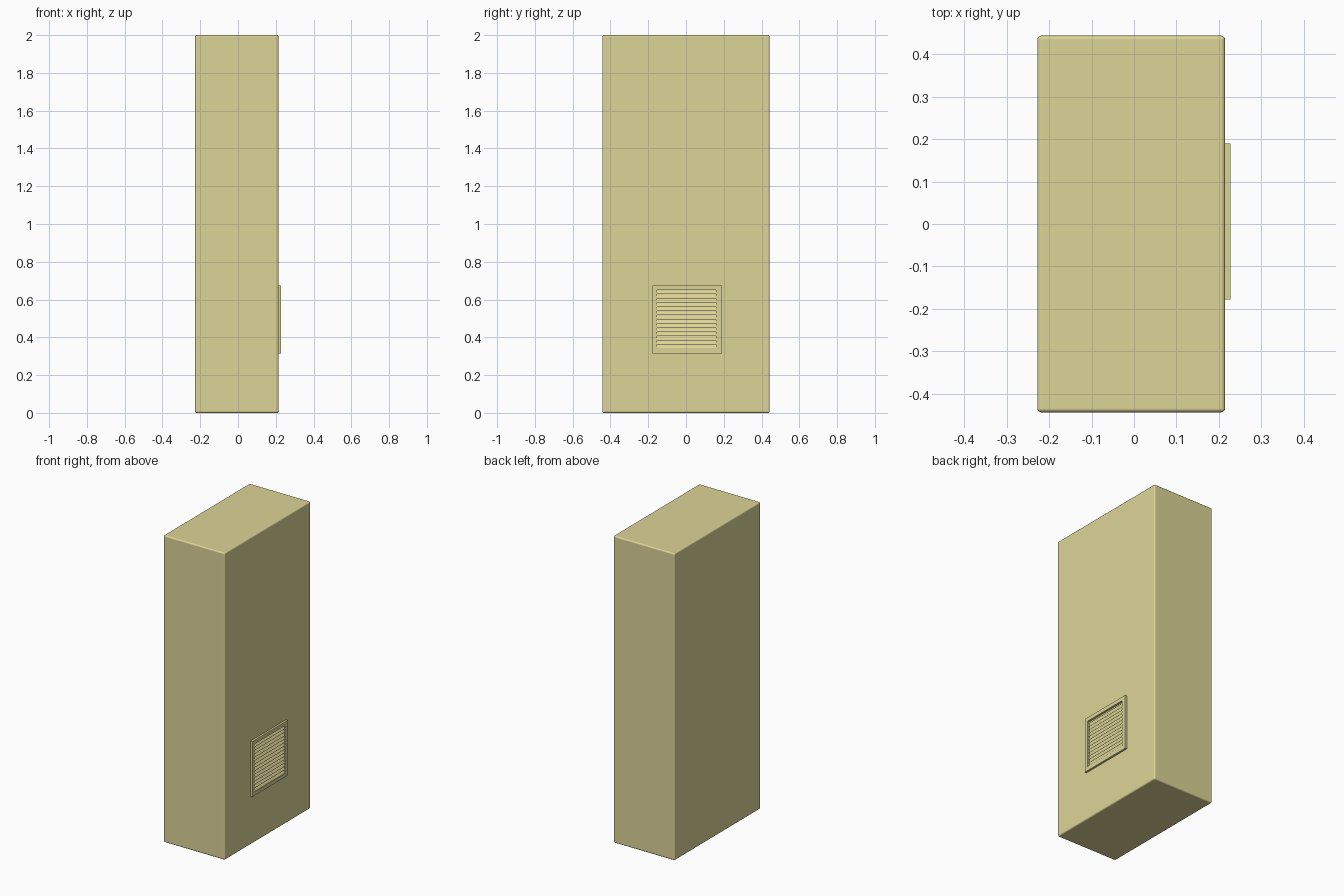
import bpy, bmesh

if "Cube" in bpy.data.objects:
    bpy.data.objects.remove(bpy.data.objects["Cube"])

paint = bpy.data.materials.new("khaki_paint")
paint.diffuse_color = (0.72, 0.66, 0.31, 1)
paint.use_nodes = True
paint.node_tree.nodes["Principled BSDF"].inputs["Base Color"].default_value = paint.diffuse_color


def finish(name, bm, bevel=0.0, segments=1):
    bmesh.ops.recalc_face_normals(bm, faces=bm.faces[:])
    me = bpy.data.meshes.new(name)
    bm.to_mesh(me)
    bm.free()
    ob = bpy.data.objects.new(name, me)
    bpy.context.collection.objects.link(ob)
    me.materials.append(paint)
    if bevel:
        mod = ob.modifiers.new("bevel", 'BEVEL')
        mod.width = bevel
        mod.segments = segments
        for p in me.polygons:
            p.use_smooth = True
        mod.harden_normals = True
    return ob


def box(name, x0, x1, y0, y1, z0, z1, bevel=0.0, segments=1):
    bm = bmesh.new()
    bmesh.ops.create_cube(bm, size=1)
    for v in bm.verts:
        v.co = ((x0 + x1) / 2 + v.co.x * (x1 - x0),
                (y0 + y1) / 2 + v.co.y * (y1 - y0),
                (z0 + z1) / 2 + v.co.z * (z1 - z0))
    return finish(name, bm, bevel, segments)


# Cabinet body
FACE, FRONT = 0.2145, 0.2275
box("cabinet_body", -FRONT, FACE, -0.443, 0.443, 0, 2, 0.009, 3)

# Vent frame: square ring extruded off the cabinet side
outer = (-0.178, 0.19, 0.315, 0.675)
inner = (-0.153, 0.16, 0.338, 0.65)
bm = bmesh.new()
rings = []
for y0, y1, z0, z1 in (outer, inner):
    for x in (FACE - 0.002, FRONT):
        rings.append([bm.verts.new((x, y, z)) for y, z in
                      ((y0, z0), (y1, z0), (y1, z1), (y0, z1))])
for a, b in ((0, 1), (1, 3), (3, 2), (2, 0)):
    for i in range(4):
        j = (i + 1) % 4
        bm.faces.new((rings[a][i], rings[a][j], rings[b][j], rings[b][i]))
finish("vent_frame", bm)

# Louvre slats, sloping outward and down
COUNT = 14
pitch = (inner[3] - inner[2]) / COUNT
for k in range(COUNT):
    z = inner[2] + k * pitch
    profile = ((FACE - 0.001, z + pitch), (FRONT - 0.002, z + 0.005),
               (FRONT - 0.002, z + 0.001), (FACE - 0.001, z + pitch - 0.005))
    bm = bmesh.new()
    left, right = ([bm.verts.new((px, y, pz)) for px, pz in profile] for y in inner[:2])
    bm.faces.new(left)
    bm.faces.new(right)
    for i in range(4):
        j = (i + 1) % 4
        bm.faces.new((left[i], left[j], right[j], right[i]))
    finish(f"vent_slat_{k + 1}", bm)
